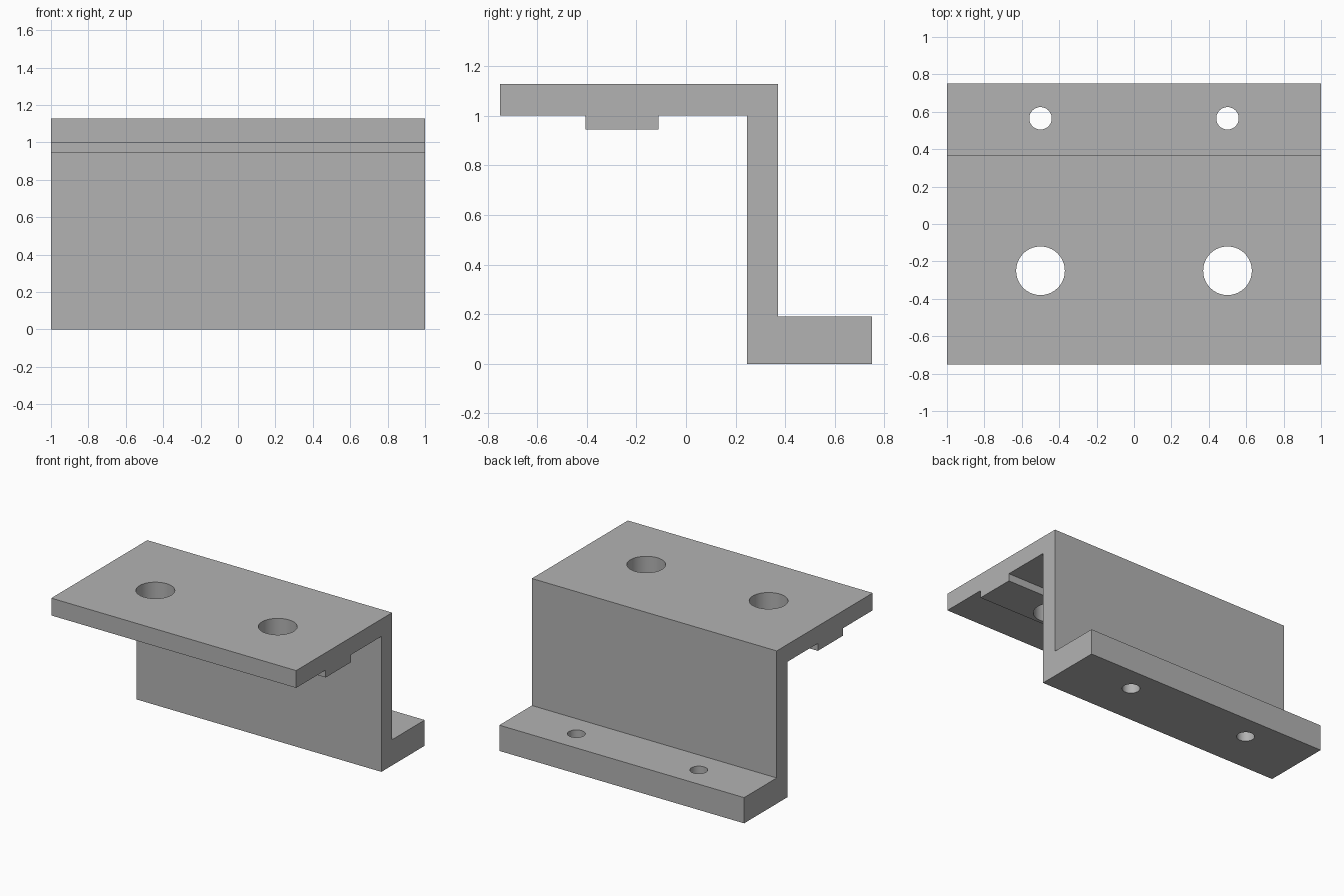
import bpy, bmesh, math

cube = bpy.data.objects.get("Cube")
if cube:
    bpy.data.objects.remove(cube, do_unlink=True)

# Single grey finish
grey = bpy.data.materials.new("grey_metal")
grey.use_nodes = True
colour = (0.45, 0.45, 0.45, 1)
grey.diffuse_color = colour
grey.node_tree.nodes["Principled BSDF"].inputs["Base Color"].default_value = colour


def extrude_profile(name, profile, half_width):
    """Extrude a (y, z) outline along x."""
    bm = bmesh.new()
    face = bm.faces.new([bm.verts.new((-half_width, y, z)) for y, z in profile])
    ext = bmesh.ops.extrude_face_region(bm, geom=[face])
    verts = [v for v in ext["geom"] if isinstance(v, bmesh.types.BMVert)]
    bmesh.ops.translate(bm, verts=verts, vec=(2 * half_width, 0, 0))
    bmesh.ops.recalc_face_normals(bm, faces=bm.faces)
    mesh = bpy.data.meshes.new(name)
    bm.to_mesh(mesh)
    bm.free()
    mesh.materials.append(grey)
    obj = bpy.data.objects.new(name, mesh)
    bpy.context.collection.objects.link(obj)
    return obj


def drill(target, x, y, z, radius):
    """Cut a round vertical through hole."""
    bpy.ops.mesh.primitive_cylinder_add(vertices=64, radius=radius, depth=0.5, location=(x, y, z))
    cutter = bpy.context.object
    cutter.name = "hole_cutter"
    cutter.hide_render = True
    cutter.data.materials.append(grey)
    mod = target.modifiers.new("hole", "BOOLEAN")
    mod.operation = "DIFFERENCE"
    mod.solver = "EXACT"
    mod.object = cutter
    bpy.context.view_layer.objects.active = target
    bpy.ops.object.modifier_apply(modifier=mod.name)
    bpy.data.objects.remove(cutter, do_unlink=True)


# Z-shaped bracket: top shelf with raised pad below, web, and foot flange
bracket = extrude_profile("z_bracket", [
    (0.245, 0), (0.75, 0), (0.75, 0.19), (0.37, 0.19),
    (0.37, 1.128), (-0.75, 1.128), (-0.75, 1.0), (-0.405, 1.0),
    (-0.405, 0.945), (-0.11, 0.945), (-0.11, 1.0), (0.245, 1.0)], 1.0)

# Large shelf holes and small foot holes, mirrored left and right
for side in (-1, 1):
    drill(bracket, side * 0.5, -0.25, 1.03, 0.13)
    drill(bracket, side * 0.5, 0.565, 0.1, 0.06)

# Smooth hole walls, sharp edges
bpy.ops.object.select_all(action="DESELECT")
bracket.select_set(True)
bpy.context.view_layer.objects.active = bracket
bpy.ops.object.shade_smooth_by_angle(angle=math.radians(30))
